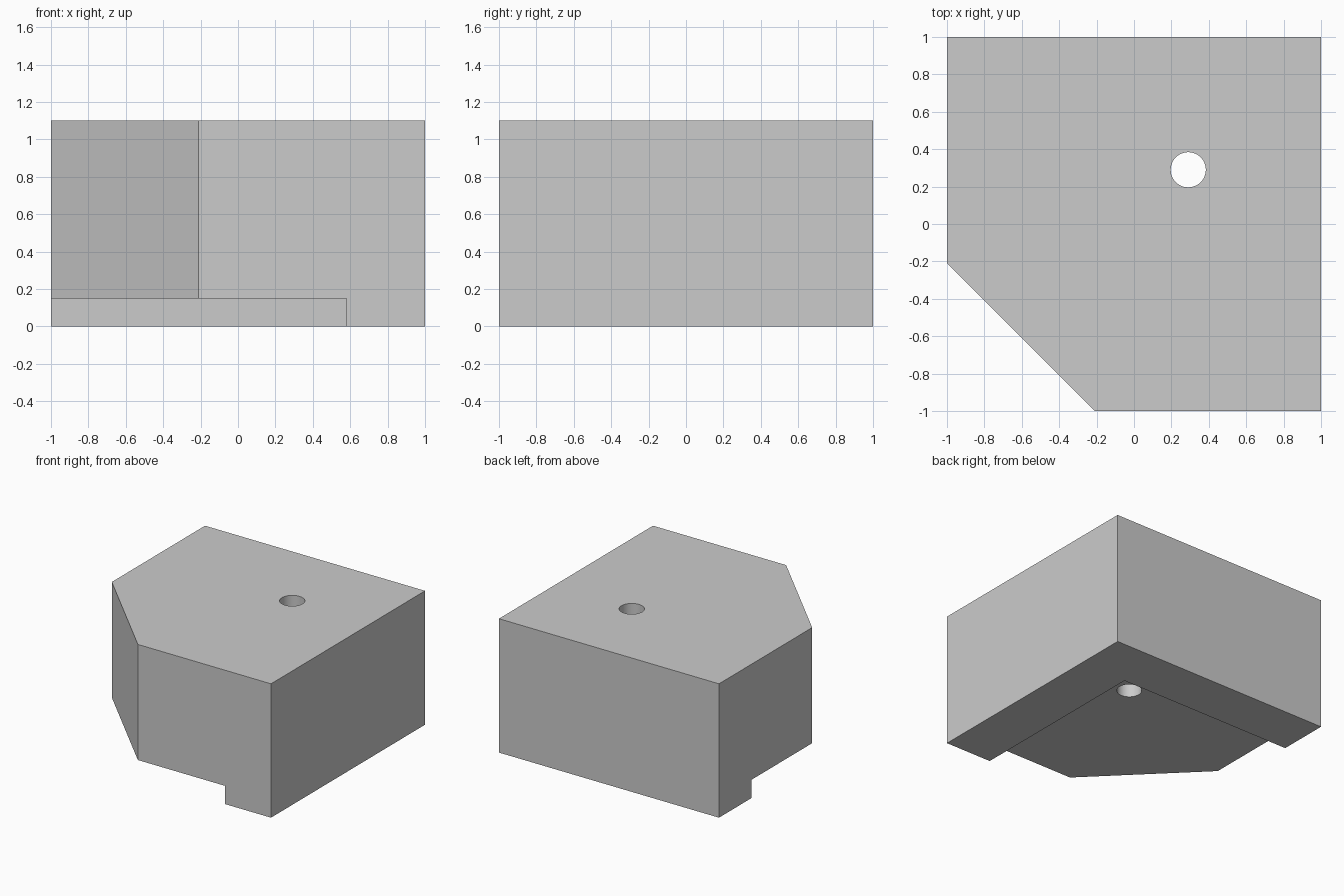
import bpy
import bmesh
import math

if "Cube" in bpy.data.objects:
    bpy.data.objects.remove(bpy.data.objects["Cube"], do_unlink=True)

HEIGHT = 1.1
STEP = 0.15      # height of the recess underneath
LEDGE = 0.58     # inner edge of the L-shaped lip
CUT = -0.21      # where the corner chamfer starts

gray = bpy.data.materials.new("plain gray")
gray.use_nodes = True
color = (0.6, 0.6, 0.6, 1)
gray.diffuse_color = color
gray.node_tree.nodes["Principled BSDF"].inputs["Base Color"].default_value = color


def prism(name, outline, bottom, top):
    """Extrude a flat outline straight up into a closed solid."""
    bm = bmesh.new()
    base = bm.faces.new([bm.verts.new((x, y, bottom)) for x, y in outline])
    grown = bmesh.ops.extrude_face_region(bm, geom=[base])["geom"]
    verts = [v for v in grown if isinstance(v, bmesh.types.BMVert)]
    bmesh.ops.translate(bm, verts=verts, vec=(0, 0, top - bottom))
    bmesh.ops.recalc_face_normals(bm, faces=bm.faces)
    mesh = bpy.data.meshes.new(name)
    bm.to_mesh(mesh)
    bm.free()
    mesh.materials.append(gray)
    obj = bpy.data.objects.new(name, mesh)
    bpy.context.collection.objects.link(obj)
    return obj


def subtract(target, cutter):
    """Cut one solid from another, then drop the cutter."""
    mod = target.modifiers.new("cut", "BOOLEAN")
    mod.operation = "DIFFERENCE"
    mod.solver = "EXACT"
    mod.object = cutter
    bpy.context.view_layer.objects.active = target
    bpy.ops.object.modifier_apply(modifier=mod.name)
    bpy.data.objects.remove(cutter, do_unlink=True)


# Block with one chamfered corner
block = prism("corner_block", [(CUT, -1), (1, -1), (1, 1), (-1, 1), (-1, CUT)], 0, HEIGHT)

# Recess underneath, leaving a lip along the left and back sides
recess = prism("recess_cutter", [(-2, -2), (LEDGE, -2), (LEDGE, LEDGE), (-2, LEDGE)], -1, STEP)
subtract(block, recess)

# Round hole through the top
sides = 48
ring = [(0.29 + 0.094 * math.cos(math.tau * i / sides),
         0.29 + 0.094 * math.sin(math.tau * i / sides)) for i in range(sides)]
subtract(block, prism("hole_cutter", ring, -1, 2))

# Smooth hole wall, sharp edges elsewhere
bpy.ops.object.select_all(action="DESELECT")
block.select_set(True)
bpy.context.view_layer.objects.active = block
bpy.ops.object.shade_smooth_by_angle(angle=math.radians(30))
